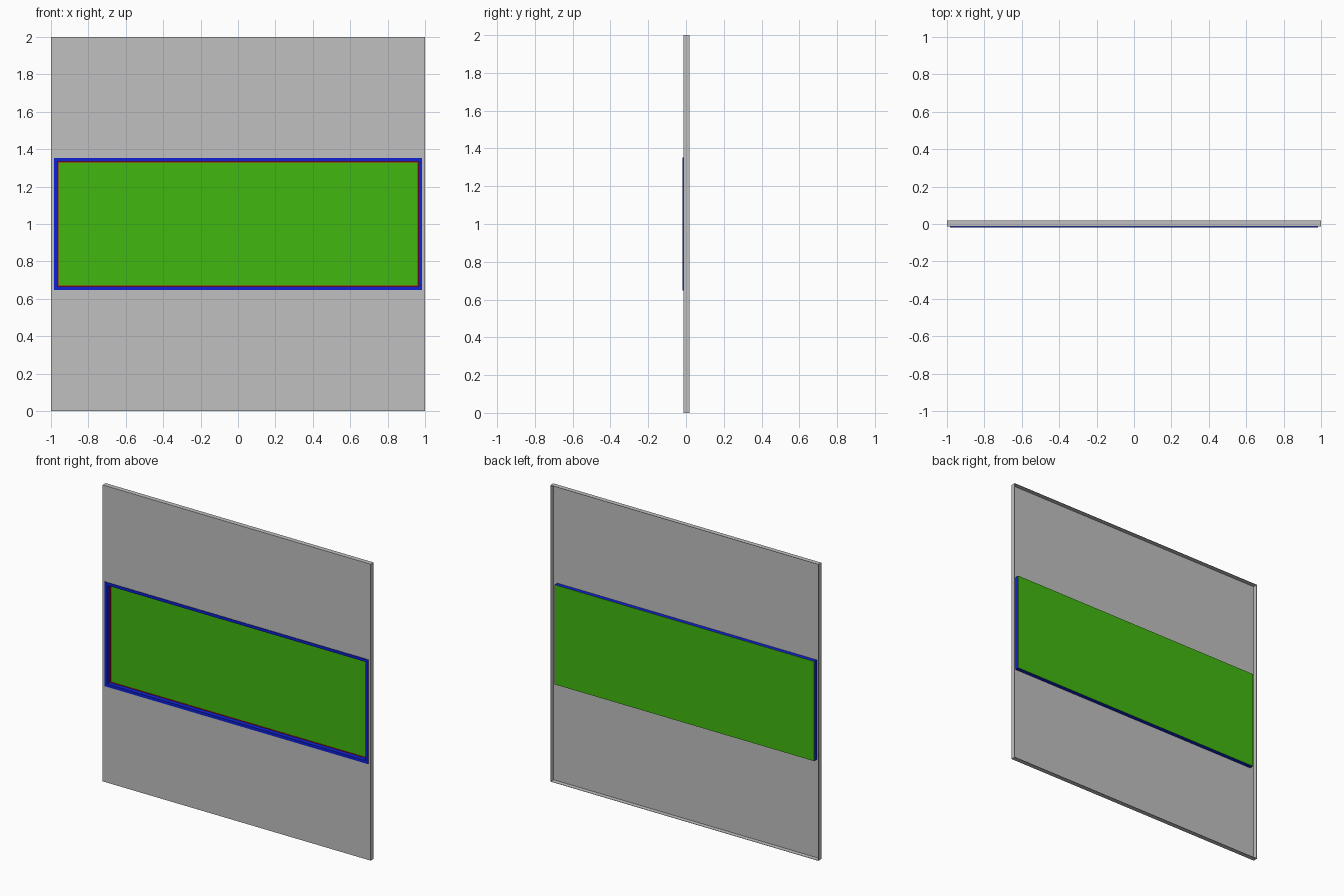
import bpy
import bmesh

default = bpy.data.objects.get("Cube")
if default:
    bpy.data.objects.remove(default, do_unlink=True)


def material(name, rgb):
    mat = bpy.data.materials.new(name)
    mat.use_nodes = True
    mat.diffuse_color = (*rgb, 1)
    mat.node_tree.nodes["Principled BSDF"].inputs["Base Color"].default_value = (*rgb, 1)
    return mat


GREY = material("light_grey", (0.53, 0.53, 0.53))
BLUE = material("blue", (0.005, 0.016, 0.66))
RED = material("red", (0.5, 0.006, 0.006))
GREEN = material("green", (0.053, 0.48, 0.005))

MID = 1.0                     # height of the panel centre
FRONT, SHEET, BACK = -0.018, -0.014, 0.018
PANE = 0.015                  # front of the window pane


def ring_object(name, mat, loops, closed=True):
    """Bridge rectangular loops (half width, half height, y) into a frame."""
    bm = bmesh.new()
    rings = []
    for w, h, y in loops:
        corners = ((-w, -h), (w, -h), (w, h), (-w, h))
        rings.append([bm.verts.new((x, y, MID + z)) for x, z in corners])
    pairs = list(zip(rings, rings[1:]))
    if closed:
        pairs.append((rings[-1], rings[0]))
    for a, b in pairs:
        for i in range(4):
            j = (i + 1) % 4
            bm.faces.new((a[i], a[j], b[j], b[i]))
    bmesh.ops.recalc_face_normals(bm, faces=bm.faces)
    mesh = bpy.data.meshes.new(name)
    bm.to_mesh(mesh)
    bm.free()
    mesh.materials.append(mat)
    obj = bpy.data.objects.new(name, mesh)
    bpy.context.collection.objects.link(obj)
    return obj


def box(name, mat, w, h, y0, y1):
    bpy.ops.mesh.primitive_cube_add(size=1, location=(0, (y0 + y1) / 2, MID))
    obj = bpy.context.object
    obj.name = name
    obj.scale = (2 * w, y1 - y0, 2 * h)
    obj.data.materials.append(mat)
    return obj


# Thin sheet with a window opening and an outer rim folded to the back
T = 0.002
ring_object("panel_sheet", GREY, [
    (0.968, 0.335, SHEET), (1, 1, SHEET), (1, 1, BACK),
    (1 - T, 1 - T, BACK), (1 - T, 1 - T, SHEET + T), (0.968, 0.335, SHEET + T)])

# Window frame: a front flange and a sleeve through the sheet
ring_object("window_frame", BLUE, [
    (0.966, 0.333, FRONT), (0.984, 0.352, FRONT), (0.984, 0.352, SHEET),
    (0.969, 0.336, SHEET), (0.969, 0.336, PANE), (0.966, 0.333, PANE)])

# Seal around the edge of the pane
ring_object("window_seal", RED, [
    (0.967, 0.334, PANE - 0.002), (0.96, 0.328, PANE - 0.002),
    (0.96, 0.328, PANE), (0.967, 0.334, PANE)])

# Window pane closing the sleeve
box("window_pane", GREEN, 0.969, 0.336, PANE, BACK - 0.001)
